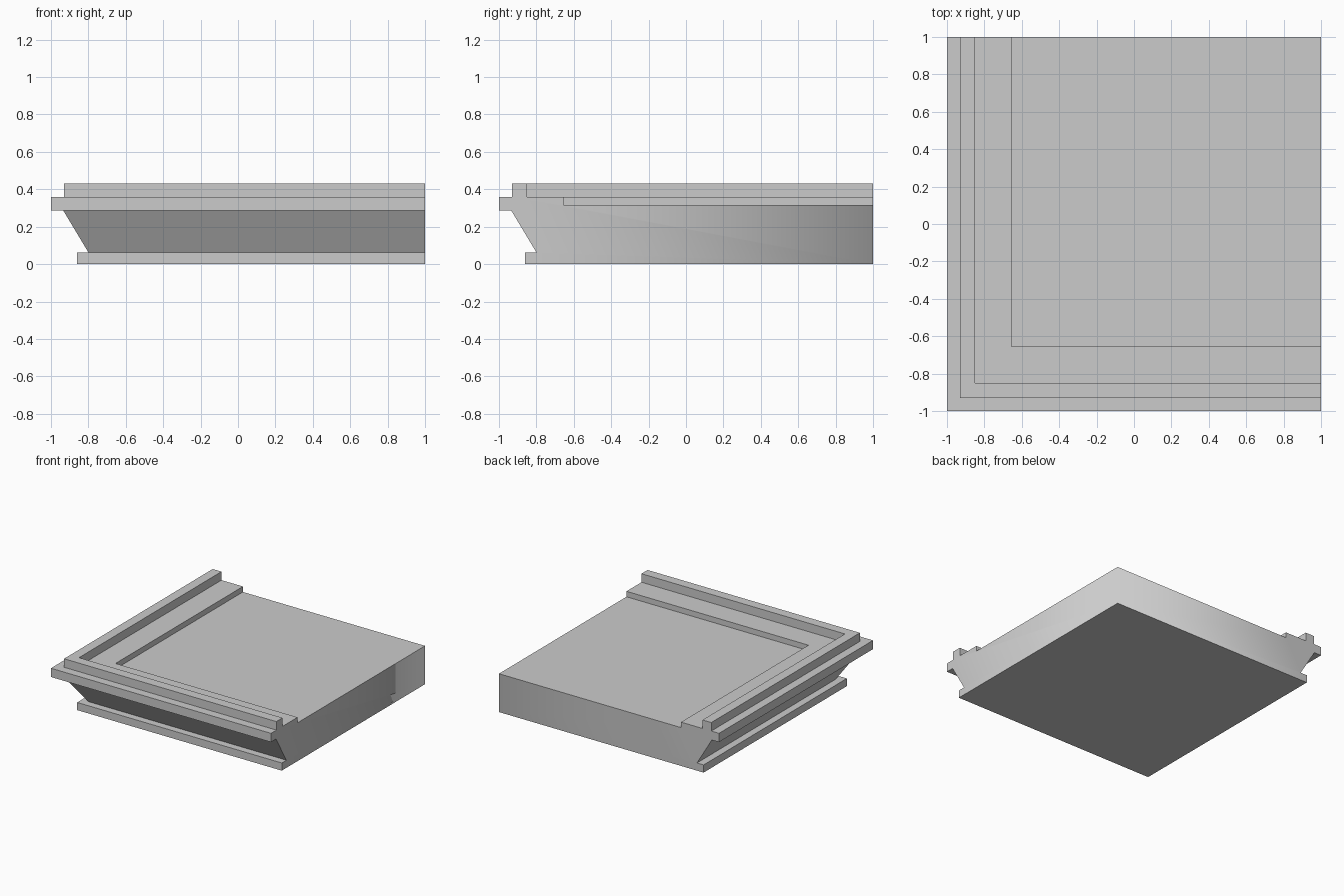
import bpy
import bmesh

cube = bpy.data.objects.get("Cube")
if cube:
    bpy.data.objects.remove(cube, do_unlink=True)

# Plain stone colour
stone = bpy.data.materials.new("grey stone")
stone.use_nodes = True
colour = (0.6, 0.6, 0.6, 1)
stone.diffuse_color = colour
stone.node_tree.nodes["Principled BSDF"].inputs["Base Color"].default_value = colour

# Moulding profile: outward offset and height, from the foot to the recessed top
END = 1.0
TOP = 0.315
profile = [
    (-0.86, 0), (-0.86, 0.063), (-0.80, 0.063),         # foot fillet
    (-0.935, 0.288), (-1, 0.288), (-1, 0.36),           # slanted cove and shelf
    (-0.93, 0.36), (-0.93, 0.43), (-0.85, 0.43),        # raised rim
    (-0.85, 0.36), (-0.655, 0.36), (-0.655, TOP),       # inner step
]

bm = bmesh.new()

# Sweep the profile along the front, round the mitred corner and up the side
front = [bm.verts.new((END, d, z)) for d, z in profile]
mitre = [bm.verts.new((d, d, z)) for d, z in profile]
side = [bm.verts.new((d, END, z)) for d, z in profile]
for a, b in ((front, mitre), (mitre, side)):
    for i in range(len(profile) - 1):
        bm.faces.new((a[i], a[i + 1], b[i + 1], b[i]))

# Close the slab: top, underside and the two cut ends
low = bm.verts.new((END, END, 0))
high = bm.verts.new((END, END, TOP))
bm.faces.new((front[-1], high, side[-1], mitre[-1]))
bm.faces.new((front[0], mitre[0], side[0], low))
ends = [bm.faces.new(row + [high, low]) for row in (front, side)]
bmesh.ops.recalc_face_normals(bm, faces=bm.faces)

# Only the edge between the two cut ends is shaded softly
for edge in bm.edges:
    edge.smooth = {low, high} == set(edge.verts)
for face in ends:
    face.smooth = True

mesh = bpy.data.meshes.new("cornice_corner")
bm.to_mesh(mesh)
bm.free()
mesh.materials.append(stone)
cornice = bpy.data.objects.new("cornice_corner", mesh)
bpy.context.collection.objects.link(cornice)
